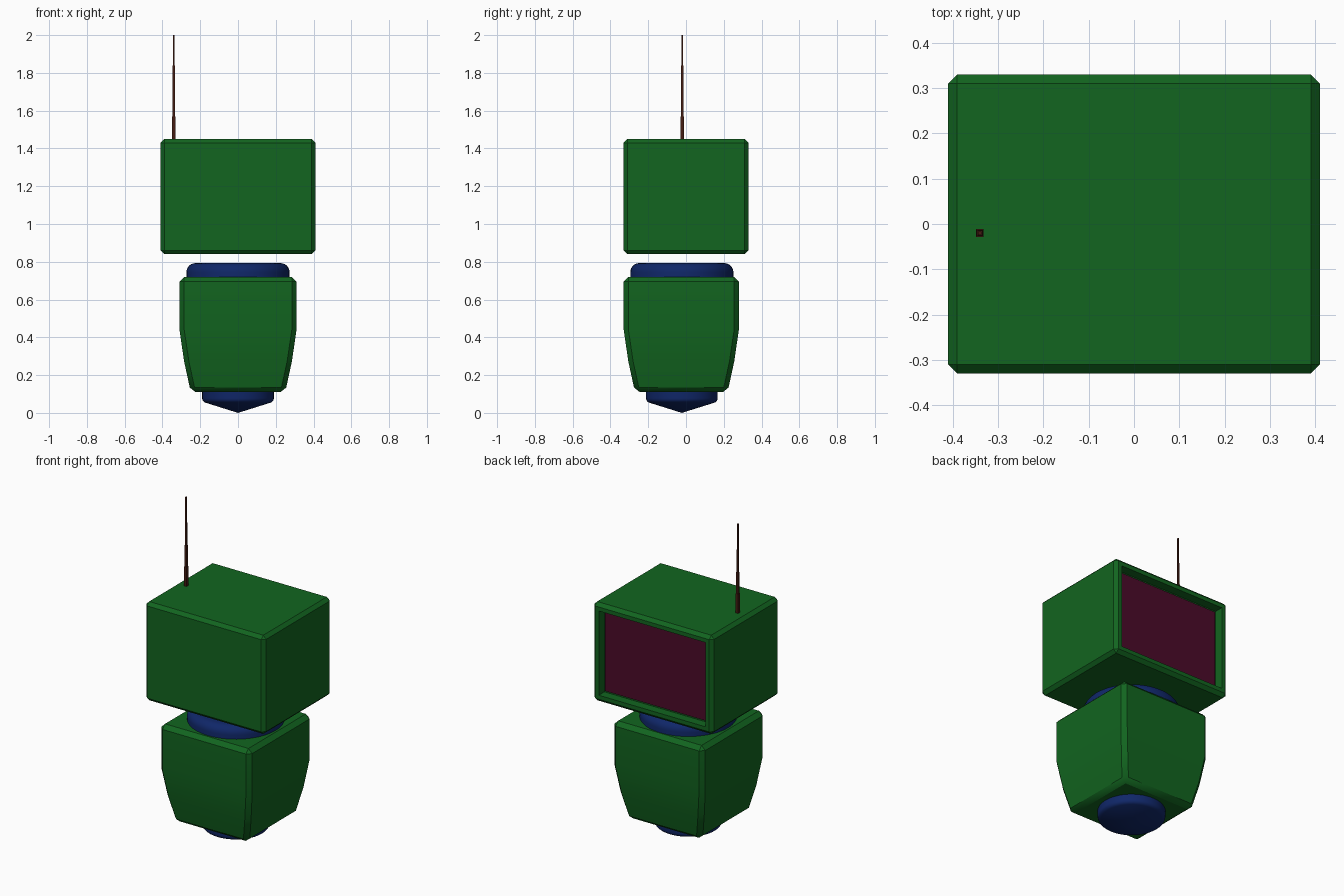
import bpy, bmesh, math
from mathutils import Vector

if "Cube" in bpy.data.objects:
    bpy.data.objects.remove(bpy.data.objects["Cube"])


def mat(name, rgb):
    m = bpy.data.materials.new(name)
    m.diffuse_color = (*rgb, 1)
    m.use_nodes = True
    m.node_tree.nodes["Principled BSDF"].inputs["Base Color"].default_value = m.diffuse_color
    return m


GREEN = mat("green", (0.006, 0.13, 0.014))
BLUE = mat("blue", (0.005, 0.02, 0.14))
MAROON = mat("maroon", (0.07, 0.003, 0.022))
BROWN = mat("brown", (0.06, 0.012, 0.006))


def finish(bm, name, material, smooth=False):
    bmesh.ops.recalc_face_normals(bm, faces=bm.faces[:])
    me = bpy.data.meshes.new(name)
    bm.to_mesh(me)
    bm.free()
    ob = bpy.data.objects.new(name, me)
    bpy.context.collection.objects.link(ob)
    me.materials.append(material)
    if smooth:
        bpy.ops.object.select_all(action='DESELECT')
        ob.select_set(True)
        bpy.context.view_layer.objects.active = ob
        bpy.ops.object.shade_smooth_by_angle(angle=math.radians(35))
    return ob


def stack(rings, cy=0.0, cx=0.0):
    """Rectangular sections (half_x, half_y, z) joined into a closed solid."""
    bm = bmesh.new()
    loops = [[bm.verts.new((cx + sx * hx, cy + sy * hy, z))
              for sx, sy in ((-1, -1), (1, -1), (1, 1), (-1, 1))] for hx, hy, z in rings]
    for a, b in zip(loops, loops[1:]):
        for i in range(4):
            j = (i + 1) % 4
            bm.faces.new((a[i], a[j], b[j], b[i]))
    bm.faces.new(loops[0][::-1])
    bm.faces.new(loops[-1])
    bmesh.ops.recalc_face_normals(bm, faces=bm.faces[:])
    return bm


def chamfer(bm, width):
    edges = [e for e in bm.edges if e.calc_face_angle() > math.radians(45)]
    bmesh.ops.bevel(bm, geom=edges, offset=width, segments=1, profile=0.5, affect='EDGES')


def lathe(name, profile, cy, material, steps=40):
    bm = bmesh.new()
    vs = [bm.verts.new((r, 0, z)) for r, z in profile]
    es = [bm.edges.new(p) for p in zip(vs, vs[1:])]
    bmesh.ops.spin(bm, geom=vs + es, cent=(0, 0, 0), axis=(0, 0, 1),
                   angle=math.tau, steps=steps, use_duplicate=False)
    bmesh.ops.remove_doubles(bm, verts=bm.verts[:], dist=1e-4)
    bmesh.ops.translate(bm, verts=bm.verts[:], vec=(0, cy, 0))
    return finish(bm, name, material, True)


# Head: chamfered box with a recessed opening in the back face
bm = stack([(0.41, 0.33, 0.84), (0.41, 0.33, 1.45)])
chamfer(bm, 0.02)
back = max(bm.faces, key=lambda f: f.calc_center_median().y)
bmesh.ops.inset_region(bm, faces=[back], thickness=0.035)
new = bmesh.ops.extrude_discrete_faces(bm, faces=[back])["faces"]
bmesh.ops.translate(bm, verts=new[0].verts[:], vec=Vector((0, -0.055, 0)))
finish(bm, "head_case", GREEN)

# Screen at the bottom of the recess
bm = stack([(0.355, 0.006, 0.895), (0.355, 0.006, 1.395)], cy=0.276)
finish(bm, "screen", MAROON)

# Body: tapered, chamfered block
CY = -0.025
bm = stack([(0.25, 0.245, 0.11), (0.285, 0.28, 0.27), (0.31, 0.305, 0.44),
            (0.31, 0.305, 0.72)], cy=CY)
chamfer(bm, 0.025)
finish(bm, "body", GREEN, True)

# Neck collar with rounded rim
rim = [(0.225 + 0.048 * math.cos(a), 0.745 + 0.048 * math.sin(a))
       for a in (math.radians(15 * i) for i in range(7))]
lathe("neck", [(0, 0.69), (0.273, 0.69)] + rim + [(0, 0.793)], CY + 0.003, BLUE)

# Pointed base with rounded rim
rim = [(0.165 + 0.025 * math.sin(a), 0.078 - 0.025 * math.cos(a))
       for a in (math.radians(15 + 15 * i) for i in range(6))]
lathe("base", [(0, 0.0)] + rim + [(0.19, 0.14), (0, 0.14)], CY + 0.003, BLUE)

# Telescopic antenna: square sections getting thinner
levels = [1.43, 1.57, 1.70, 1.84, 2.0]
for i, (z0, z1) in enumerate(zip(levels, levels[1:])):
    h = 0.0085 - 0.0015 * i
    bm = stack([(h, h, z0), (h, h, z1)], cx=-0.34, cy=-0.02)
    finish(bm, f"antenna_section_{i + 1}", BROWN)
